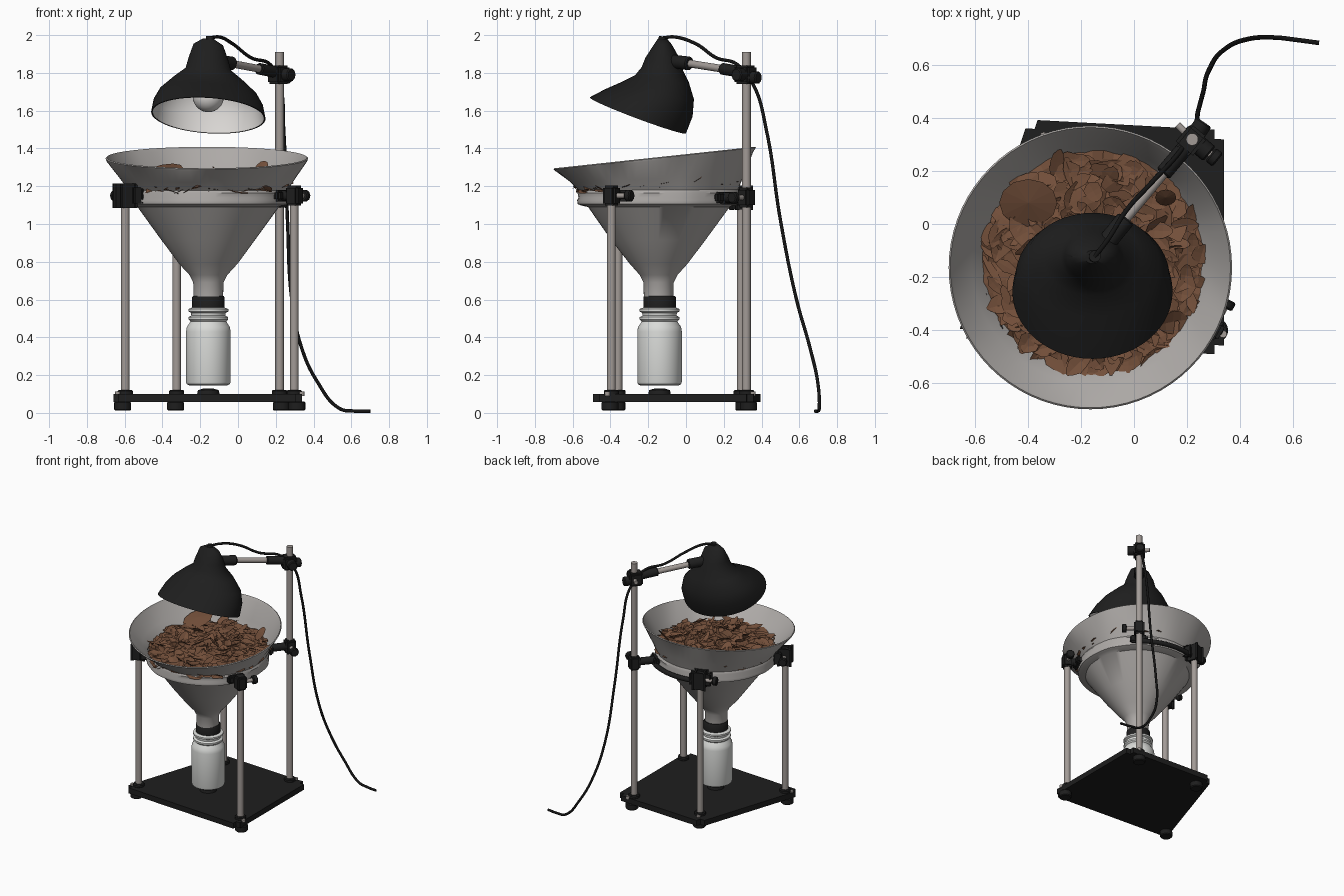
import bpy, bmesh, math, random
from mathutils import Vector, Matrix, noise

if "Cube" in bpy.data.objects:
    bpy.data.objects.remove(bpy.data.objects["Cube"])

random.seed(4)

def material(name, r, g, b):
    m = bpy.data.materials.new(name)
    m.diffuse_color = (r, g, b, 1)
    m.use_nodes = True
    m.node_tree.nodes["Principled BSDF"].inputs["Base Color"].default_value = m.diffuse_color
    return m

BLACK = material("matte black", 0.013, 0.013, 0.013)
CABLE = material("cable black", 0.007, 0.007, 0.007)
METAL = material("dull funnel metal", 0.42, 0.40, 0.385)
STEEL = material("post steel", 0.36, 0.325, 0.305)
WHITE = material("bottle white", 0.70, 0.71, 0.69)
ENAMEL = material("lamp enamel", 0.70, 0.68, 0.66)
BROWN = material("leaf brown", 0.17, 0.078, 0.042)

AX, AY = -0.157, -0.145      # funnel axis

def finish(name, bm, mats, smooth=True):
    bmesh.ops.recalc_face_normals(bm, faces=bm.faces)
    me = bpy.data.meshes.new(name)
    bm.to_mesh(me)
    bm.free()
    ob = bpy.data.objects.new(name, me)
    bpy.context.collection.objects.link(ob)
    for m in mats:
        me.materials.append(m)
    if smooth:
        bpy.ops.object.select_all(action='DESELECT')
        ob.select_set(True)
        bpy.context.view_layer.objects.active = ob
        bpy.ops.object.shade_smooth_by_angle(angle=math.radians(40))
    return ob

def loft(bm, rings, cap=(False, False), mat=0):
    vs = [[bm.verts.new(p) for p in ring] for ring in rings]
    n = len(vs[0])
    for a, b in zip(vs, vs[1:]):
        for i in range(n):
            bm.faces.new((a[i], a[(i + 1) % n], b[(i + 1) % n], b[i])).material_index = mat
    if cap[0]:
        bm.faces.new(vs[0]).material_index = mat
    if cap[1]:
        bm.faces.new(vs[-1]).material_index = mat

def circle(cx, cy, z, r, n=48):
    return [Vector((cx + r * math.cos(a), cy + r * math.sin(a), z))
            for a in (2 * math.pi * i / n for i in range(n))]

def lathe(name, cx, cy, profile, mat, n=48):
    bm = bmesh.new()
    loft(bm, [circle(cx, cy, z, r, n) for r, z in profile], (True, True))
    return finish(name, bm, [mat])

def rod(name, p0, p1, r, mat, n=20, bevel=0.0):
    p0, p1 = Vector(p0), Vector(p1)
    d = p1 - p0
    rot = d.to_track_quat('Z', 'Y').to_matrix().to_4x4()
    h = d.length
    prof = [(r - bevel, 0), (r, bevel), (r, h - bevel), (r - bevel, h)] if bevel else [(r, 0), (r, h)]
    bm = bmesh.new()
    loft(bm, [circle(0, 0, z, q, n) for q, z in prof], (True, True))
    bm.transform(Matrix.Translation(p0) @ rot)
    return finish(name, bm, [mat])

def block(name, c, size, angle, mat, bevel=0.012):
    bm = bmesh.new()
    bmesh.ops.create_cube(bm, size=1)
    bm.transform(Matrix.Translation(c) @ Matrix.Rotation(angle, 4, 'Z') @ Matrix.Diagonal((*size, 1)))
    bmesh.ops.bevel(bm, geom=bm.edges[:], offset=bevel, segments=2, affect='EDGES')
    return finish(name, bm, [mat])

def tube(name, pts, r, mat):
    cu = bpy.data.curves.new(name + "_path", 'CURVE')
    cu.dimensions, cu.bevel_depth, cu.bevel_resolution, cu.use_fill_caps = '3D', r, 3, True
    sp = cu.splines.new('BEZIER')
    sp.bezier_points.add(len(pts) - 1)
    for bp, p in zip(sp.bezier_points, pts):
        bp.co = p
        bp.handle_left_type = bp.handle_right_type = 'AUTO'
    tmp = bpy.data.objects.new(name + "_path", cu)
    bpy.context.collection.objects.link(tmp)
    me = bpy.data.meshes.new_from_object(tmp.evaluated_get(bpy.context.evaluated_depsgraph_get()))
    bpy.data.objects.remove(tmp)
    bm = bmesh.new()
    bm.from_mesh(me)
    return finish(name, bm, [mat])

# base plate with rounded corners
bm = bmesh.new()
corners = [(-0.67, -0.43), (0.34, -0.495), (0.34, 0.355), (-0.40, 0.395)]
loft(bm, [[Vector((x, y, z)) for x, y in corners] for z in (0.058, 0.1)], (True, True))
upright = [e for e in bm.edges if abs(e.verts[0].co.z - e.verts[1].co.z) > 0.01]
bmesh.ops.bevel(bm, geom=upright, offset=0.035, segments=4, affect='EDGES')
finish("base_plate", bm, [BLACK])

# posts with feet, collars, screws and funnel clamps
posts = {"front_left": (-0.597, -0.36, 1.17), "front_right": (0.298, -0.395, 1.17),
         "back_right": (0.22, 0.32, 1.91), "back_left": (-0.325, 0.292, 1.15)}
for key, (x, y, top) in posts.items():
    rod(key + "_post", (x, y, 0.06), (x, y, top), 0.023, STEEL)
    rod(key + "_collar", (x, y, 0.095), (x, y, 0.122), 0.04, BLACK, bevel=0.006)
    out = Vector((x - AX, y - AY, 0)).normalized()
    side = Vector((-out.y, out.x, 0))
    P = Vector((x, y, 0))
    f = P + out * 0.015
    rod(key + "_foot", (f.x, f.y, 0.012), (f.x, f.y, 0.06), 0.045, BLACK, bevel=0.006)
    s = P + out * 0.045
    rod(key + "_screw", (s.x, s.y, 0.09), (s.x, s.y, 0.112), 0.014, STEEL, 12)
    ang = math.atan2(out.y, out.x)
    zc = 1.14 if key.startswith("back") else 1.15
    c = Vector((x, y, zc))
    block(key + "_clamp", c, (0.075, 0.075, 0.105), ang, BLACK)
    ring_pt = Vector((AX, AY, zc)) + out * 0.425
    rod(key + "_clamp_arm", c, ring_pt, 0.028, BLACK)
    block(key + "_clamp_jaw", ring_pt + out * 0.02, (0.04, 0.13, 0.06), ang, BLACK)
    sg = 1 if key in ("front_right", "back_left") else -1
    rod(key + "_clamp_screw", c, c + side * sg * 0.11, 0.014, STEEL, 12)
    rod(key + "_clamp_knob", c + side * sg * 0.09, c + side * sg * 0.125, 0.032, BLACK, 10, 0.006)

# curved support between the back posts
tube("support_arc", [(AX + 0.455 * math.cos(a), AY + 0.455 * math.sin(a), 1.12)
                     for a in (math.radians(48 + 11 * i) for i in range(7))], 0.018, BLACK)

# funnel: lathed shell, sloping rim, slightly dented
profile = [(0.06, 0.6), (0.078, 0.6), (0.08, 0.69), (0.1, 0.73), (0.155, 0.79), (0.25, 0.915), (0.375, 1.09),
           (0.41, 1.098), (0.428, 1.105), (0.432, 1.125), (0.425, 1.14), (0.43, 1.165), (0.422, 1.18),
           (0.46, 1.24), (0.528, 1.335), (0.536, 1.347), (0.53, 1.352), (0.518, 1.335), (0.45, 1.24),
           (0.41, 1.18), (0.36, 1.1), (0.145, 0.79), (0.06, 0.7)]
bm = bmesh.new()
rings = []
for r, z in profile:
    ring = circle(AX, AY, z, r, 72)
    w = max(0, min(1, (z - 1.17) / 0.175))
    for p in ring:
        p.z += 0.107 * (p.y - AY) * w
        p.x -= 0.008 * w
        p.y -= 0.02 * w
        if 0.75 < z < 1.34:
            d = noise.noise(Vector((p.x * 7, p.y * 7, z * 4))) * 0.008
            p.x += d * (p.x - AX) / r
            p.y += d * (p.y - AY) / r
    rings.append(ring)
rings.append(rings[0])
loft(bm, rings)
bmesh.ops.remove_doubles(bm, verts=bm.verts, dist=1e-6)
finish("funnel", bm, [METAL])

# collection bottle, cap and bottle rest
BX, BY = -0.157, -0.14
lathe("bottle", BX, BY, [(0.1, 0.145), (0.114, 0.152), (0.118, 0.165), (0.118, 0.43), (0.114, 0.455),
      (0.1, 0.475), (0.095, 0.485), (0.105, 0.495), (0.105, 0.507), (0.09, 0.515), (0.092, 0.53),
      (0.106, 0.537), (0.106, 0.55), (0.085, 0.558)], WHITE)
lathe("bottle_cap", BX, BY, [(0.08, 0.552), (0.086, 0.558), (0.086, 0.612), (0.08, 0.62)], BLACK)
lathe("bottle_rest", BX, BY, [(0.06, 0.098), (0.055, 0.12), (0.03, 0.128)], BLACK, 16)

# leaf litter: rough mound plus many curled flakes
def litter_z(x, y):
    r = math.hypot(x - AX, y - AY)
    return 1.185 + 0.05 * (1 - (r / 0.43) ** 2) + 0.05 * (y - AY) \
        + 0.022 * noise.noise(Vector((x * 9, y * 9, 3)))

bm = bmesh.new()
rings = []
for k in range(1, 15):
    ring = circle(AX, AY, 0, 0.425 * k / 14, 64)
    for p in ring:
        p.z = litter_z(p.x, p.y) + random.uniform(-0.012, 0.012)
    rings.append(ring)
loft(bm, rings, (True, False))
for i in range(330):
    rad, a = 0.42 * math.sqrt(random.random()), random.uniform(0, 2 * math.pi)
    x, y = AX + 0.01 + rad * math.cos(a), AY - 0.01 + rad * math.sin(a)
    L, W = random.uniform(0.035, 0.075), random.uniform(0.018, 0.045)
    curl = random.uniform(-4, 9)
    rot = Matrix.Translation((x, y, litter_z(x, y) + random.uniform(0.004, 0.022))) \
        @ Matrix.Rotation(random.uniform(0, 6.28), 4, 'Z') \
        @ Matrix.Rotation(random.gauss(0, 0.3), 4, 'X') @ Matrix.Rotation(random.gauss(0, 0.25), 4, 'Y')
    grid = []
    for u in (-1, -0.6, -0.1, 0.4, 0.8, 1):
        half = W * (1 - u * u * 0.85) * random.uniform(0.75, 1.2)
        row = []
        for v in (-1, 0, 1):
            q = rot @ Vector((u * L, v * half, curl * (v * half) ** 2 + curl * 0.5 * (u * L) ** 2))
            o = Vector((q.x - AX, q.y - AY))
            if o.length > 0.455:       # keep inside the funnel
                o *= 0.455 / o.length
            row.append(bm.verts.new((AX + o.x, AY + o.y, q.z)))
        grid.append(row)
    for r0, r1 in zip(grid, grid[1:]):
        for j in range(2):
            bm.faces.new((r0[j], r0[j + 1], r1[j + 1], r1[j]))
# two large leaves standing above the rim line
for cx, cy, L, W, z in ((-0.40, 0.08, 0.11, 0.09, 1.275), (0.12, 0.10, 0.04, 0.03, 1.29)):
    vs = [bm.verts.new((cx + L * math.cos(t), cy + W * math.sin(t), z + 0.045 * math.sin(t + 0.5)))
          for t in (2 * math.pi * i / 12 for i in range(12))]
    mid = bm.verts.new((cx, cy, z + 0.012))
    for i in range(12):
        bm.faces.new((vs[i], vs[(i + 1) % 12], mid))
finish("leaf_litter", bm, [BROWN], False)

# lamp shade: left and right silhouette points (y, z) and half width in x
sections = [(-0.51, 1.67, 0.0, 1.48, 0.303), (-0.43, 1.712, 0.035, 1.57, 0.29),
            (-0.35, 1.747, 0.042, 1.66, 0.255), (-0.27, 1.787, 0.015, 1.75, 0.185),
            (-0.235, 1.83, -0.015, 1.81, 0.12), (-0.215, 1.88, -0.03, 1.87, 0.105),
            (-0.17, 1.95, -0.075, 1.95, 0.078), (-0.15, 1.98, -0.1, 1.98, 0.03)]

def shade_ring(s, k, n=56):
    y0, z0, y1, z1, rx = s
    c, h = Vector((-0.157, (y0 + y1) / 2, (z0 + z1) / 2)), Vector((0, (y1 - y0) / 2, (z1 - z0) / 2))
    ring = []
    for i in range(n):
        a = 2 * math.pi * i / n
        dx = rx * k * math.cos(a)
        ring.append(c + h * k * math.sin(a) + Vector((dx, 0, -0.06 * dx)))
    return ring

bm = bmesh.new()
loft(bm, [shade_ring(sections[0], 0.975)] + [shade_ring(s, 1) for s in sections], (False, True), 0)
loft(bm, [shade_ring(s, 0.974) for s in sections[:5]], (False, True), 1)
bmesh.ops.remove_doubles(bm, verts=bm.verts, dist=1e-6)
finish("lamp_shade", bm, [BLACK, ENAMEL])

# bulb
bm = bmesh.new()
bmesh.ops.create_uvsphere(bm, u_segments=28, v_segments=16, radius=0.083)
bm.transform(Matrix.Translation((-0.157, -0.19, 1.675)))
finish("bulb", bm, [ENAMEL])
rod("bulb_socket", (-0.157, -0.165, 1.73), (-0.155, -0.13, 1.84), 0.04, ENAMEL)
rod("cable_grommet", (-0.15, -0.125, 1.96), (-0.148, -0.122, 1.992), 0.022, BLACK)

# lamp arm and top clamp
rod("arm_socket", (-0.12, -0.09, 1.862), (-0.03, 0.02, 1.85), 0.036, BLACK, bevel=0.006)
rod("lamp_arm", (-0.05, 0.0, 1.852), (0.21, 0.31, 1.803), 0.02, STEEL)
ARM = math.atan2(0.31, 0.26)
block("top_clamp", (0.215, 0.315, 1.79), (0.10, 0.085, 0.10), ARM, BLACK)
rod("top_clamp_sleeve", (0.11, 0.19, 1.822), (0.22, 0.32, 1.80), 0.031, BLACK, bevel=0.005)
rod("top_clamp_back_knob", (0.22, 0.32, 1.775), (0.265, 0.385, 1.775), 0.034, BLACK, 10, 0.006)
rod("top_clamp_side_knob", (0.22, 0.32, 1.79), (0.285, 0.265, 1.79), 0.036, BLACK, 10, 0.006)
rod("top_clamp_screw", (0.22, 0.32, 1.79), (0.165, 0.375, 1.79), 0.014, STEEL, 12)

# power cable
tube("power_cable", [(-0.15, -0.125, 1.985), (-0.10, -0.06, 1.99), (-0.03, 0.05, 1.955), (0.07, 0.16, 1.88),
                     (0.17, 0.27, 1.845), (0.225, 0.36, 1.73), (0.242, 0.425, 1.5), (0.262, 0.5, 1.02),
                     (0.285, 0.585, 0.6), (0.335, 0.655, 0.35), (0.42, 0.697, 0.165), (0.54, 0.705, 0.022),
                     (0.61, 0.697, 0.01), (0.70, 0.685, 0.009)], 0.009, CABLE)
